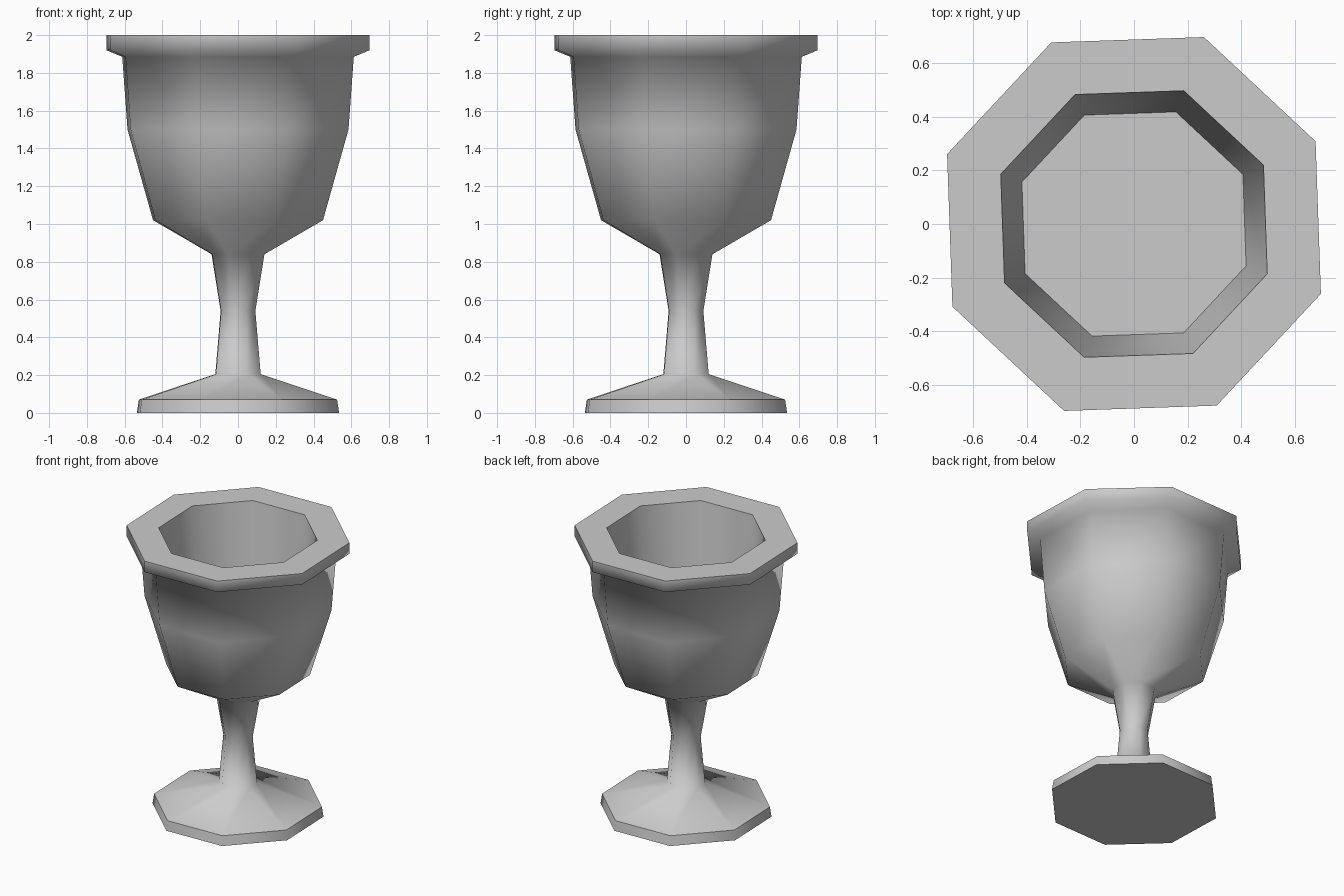
import bpy
import bmesh
from math import cos, sin, radians

if "Cube" in bpy.data.objects:
    bpy.data.objects.remove(bpy.data.objects["Cube"], do_unlink=True)

SIDES = 8
FIRST_ANGLE = radians(24.5)
WIDEST = cos(radians(20.5))  # half width of an octagon of radius 1 at this turn

# Half width, height, crisp edge; from the foot up, over the rim and down inside
PROFILE = [
    (0.535, 0.0, True),     # foot
    (0.525, 0.07, True),
    (0.12, 0.205, False),   # stem
    (0.092, 0.54, False),
    (0.14, 0.84, False),
    (0.45, 1.02, False),    # bowl
    (0.585, 1.5, False),
    (0.613, 1.885, False),
    (0.697, 1.92, False),   # rim
    (0.697, 2.0, True),
    (0.497, 2.0, True),     # inside
    (0.418, 1.1, True),
]


def make_material(name, colour):
    mat = bpy.data.materials.new(name)
    mat.use_nodes = True
    mat.diffuse_color = colour
    mat.node_tree.nodes["Principled BSDF"].inputs["Base Color"].default_value = colour
    return mat


def add_ring(bm, half_width, z):
    r = half_width / WIDEST
    step = radians(360 / SIDES)
    angles = [FIRST_ANGLE + i * step for i in range(SIDES)]
    return [bm.verts.new((r * cos(a), r * sin(a), z)) for a in angles]


# Goblet: octagonal rings joined along the profile
bm = bmesh.new()
rings = [add_ring(bm, w, z) for w, z, _ in PROFILE]
for low, high in zip(rings, rings[1:]):
    for i in range(SIDES):
        j = (i + 1) % SIDES
        bm.faces.new((low[i], low[j], high[j], high[i]))

# Underside of the foot and floor of the bowl
bm.faces.new(list(reversed(rings[0])))
bm.faces.new(rings[-1])

# Smooth surface with crisp foot, rim and floor edges
for face in bm.faces:
    face.smooth = True
for ring, (_, _, crisp) in zip(rings, PROFILE):
    for i in range(SIDES):
        edge = bm.edges.get((ring[i], ring[(i + 1) % SIDES]))
        edge.smooth = not crisp

mesh = bpy.data.meshes.new("goblet")
bm.to_mesh(mesh)
bm.free()
mesh.materials.append(make_material("plain grey", (0.6, 0.6, 0.6, 1.0)))
goblet = bpy.data.objects.new("goblet", mesh)
bpy.context.collection.objects.link(goblet)
